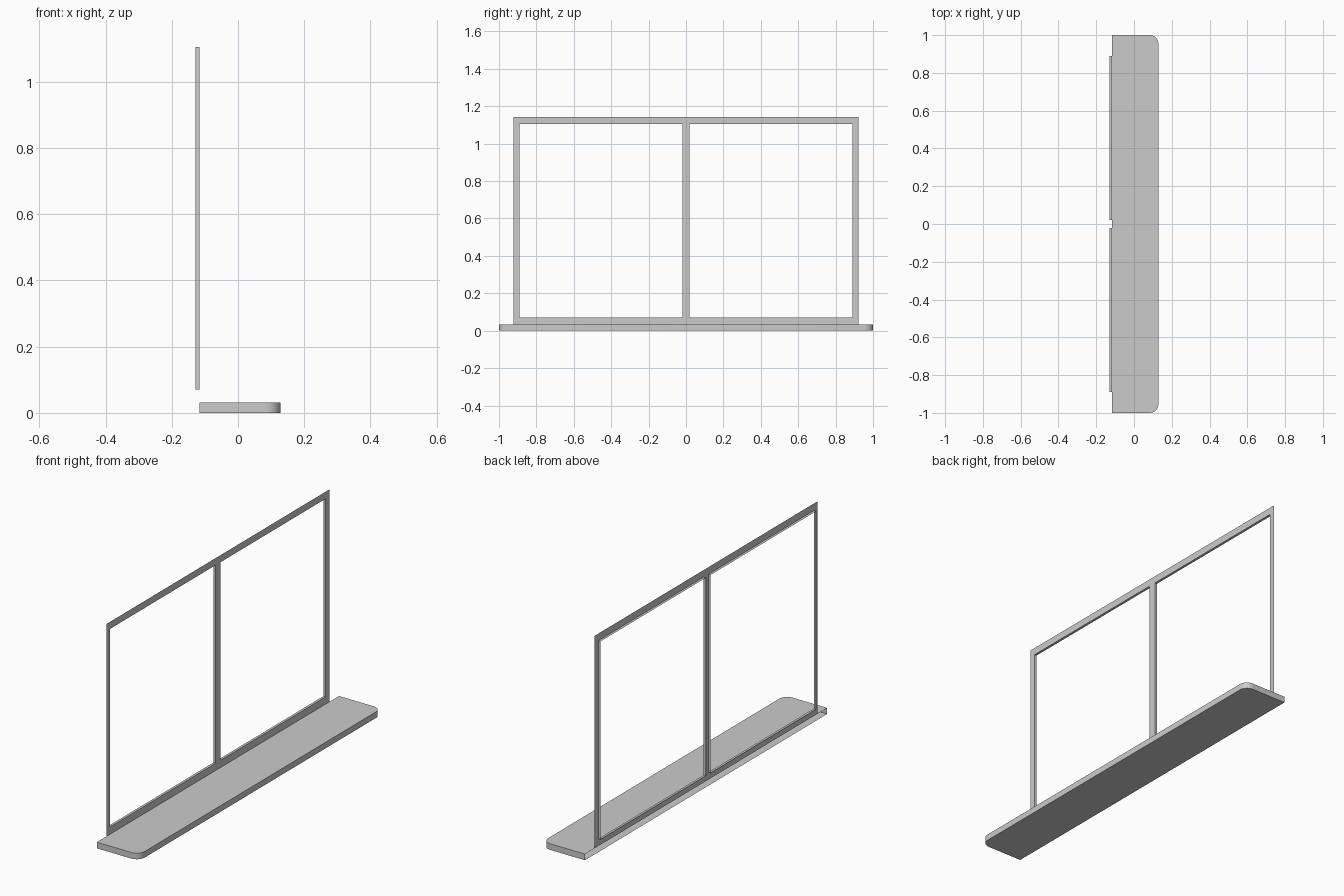
import bpy, bmesh, math

if "Cube" in bpy.data.objects:
    bpy.data.objects.remove(bpy.data.objects["Cube"])

BACK, FRONT = -0.116, 0.129      # sill depth range, frame face lies at BACK
REVEAL = -0.129                  # rear edge of the opening reveals
SILL_H = 0.032


def add_object(name, bm):
    mesh = bpy.data.meshes.new(name)
    bm.to_mesh(mesh)
    bm.free()
    obj = bpy.data.objects.new(name, mesh)
    bpy.context.collection.objects.link(obj)
    return obj


# Window sill: outline with two rounded front corners, open against the wall
def build_sill(radius=0.045, steps=8):
    outline = [(BACK, -1.0)]
    for side, start in ((-1, -90), (1, 0)):
        for i in range(steps + 1):
            a = math.radians(start + 90 * i / steps)
            outline.append((FRONT - radius + radius * math.cos(a),
                            side * (1 - radius) + radius * math.sin(a)))
    outline.append((BACK, 1.0))
    bm = bmesh.new()
    low = [bm.verts.new((x, y, 0)) for x, y in outline]
    high = [bm.verts.new((x, y, SILL_H)) for x, y in outline]
    bm.faces.new(low[::-1])
    bm.faces.new(high)
    for i in range(len(outline) - 1):
        face = bm.faces.new((low[i], low[i + 1], high[i + 1], high[i]))
        face.smooth = 2 <= i + 1 <= len(outline) - 2
    for e in bm.edges:
        if len(e.link_faces) == 2 and e.calc_face_angle() > math.radians(40):
            e.smooth = False
    return add_object("window_sill", bm)


# Window frame: flat face with two openings, each lined by a shallow reveal
def build_frame():
    ys = [-0.922, -0.89, -0.02, 0.02, 0.89, 0.922]
    zs = [SILL_H, 0.07, 1.105, 1.142]
    bm = bmesh.new()
    grid = [[bm.verts.new((BACK, y, z)) for z in zs] for y in ys]
    for i in range(5):
        for j in range(3):
            ring = [grid[i][j], grid[i + 1][j],
                    grid[i + 1][j + 1], grid[i][j + 1]]
            if j == 1 and i in (1, 3):
                rear = [bm.verts.new((REVEAL, v.co.y, v.co.z)) for v in ring]
                for k in range(4):
                    n = (k + 1) % 4
                    bm.faces.new((ring[k], ring[n], rear[n], rear[k]))
            else:
                bm.faces.new(ring)
    return add_object("window_frame", bm)


build_sill()
build_frame()
